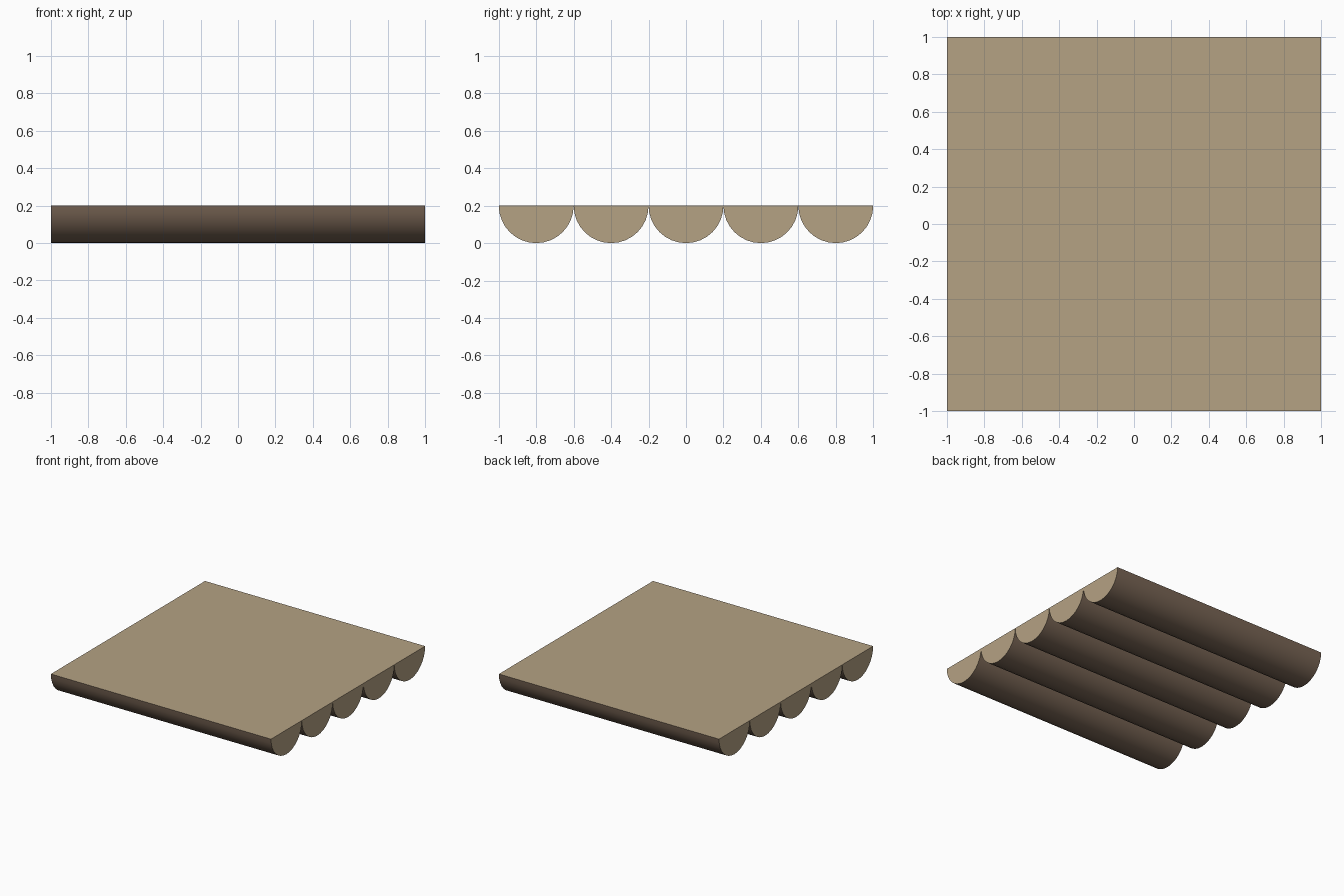
import bpy, bmesh, math

if "Cube" in bpy.data.objects:
    bpy.data.objects.remove(bpy.data.objects["Cube"])

LOGS, RADIUS, HALF_LEN, SEGS = 5, 0.2, 1.0, 16


def material(name, color):
    m = bpy.data.materials.new(name)
    m.diffuse_color = (*color, 1)
    m.use_nodes = True
    m.node_tree.nodes["Principled BSDF"].inputs["Base Color"].default_value = m.diffuse_color
    return m


bark = material("bark", (0.19, 0.13, 0.09))
wood = material("cut_wood", (0.46, 0.36, 0.23))


def half_log(name, y):
    # half-round profile, flat side up, extruded along x
    bm = bmesh.new()
    profile = []
    for i in range(SEGS + 1):
        a = math.pi + math.pi * i / SEGS
        profile.append(bm.verts.new((-HALF_LEN, RADIUS * math.cos(a), RADIUS * math.sin(a))))
    face = bm.faces.new(profile)
    ext = bmesh.ops.extrude_face_region(bm, geom=[face], use_keep_orig=True)
    moved = [g for g in ext["geom"] if isinstance(g, bmesh.types.BMVert)]
    bmesh.ops.translate(bm, verts=moved, vec=(2 * HALF_LEN, 0, 0))
    bmesh.ops.recalc_face_normals(bm, faces=bm.faces)
    # sawn top and ends are bare wood, the round underside is bark
    for f in bm.faces:
        flat = abs(f.normal.x) > 0.9 or f.normal.z > 0.9
        f.material_index = 1 if flat else 0
        f.smooth = not flat
    for e in bm.edges:
        if len({f.material_index for f in e.link_faces}) > 1 or e.calc_face_angle(0) > 0.6:
            e.smooth = False
    mesh = bpy.data.meshes.new(name)
    bm.to_mesh(mesh)
    bm.free()
    mesh.materials.append(bark)
    mesh.materials.append(wood)
    ob = bpy.data.objects.new(name, mesh)
    ob.location = (0, y, RADIUS)
    bpy.context.collection.objects.link(ob)


# row of split logs side by side
for i in range(LOGS):
    half_log(f"split_log_{i + 1}", (i - (LOGS - 1) / 2) * 2 * RADIUS)
